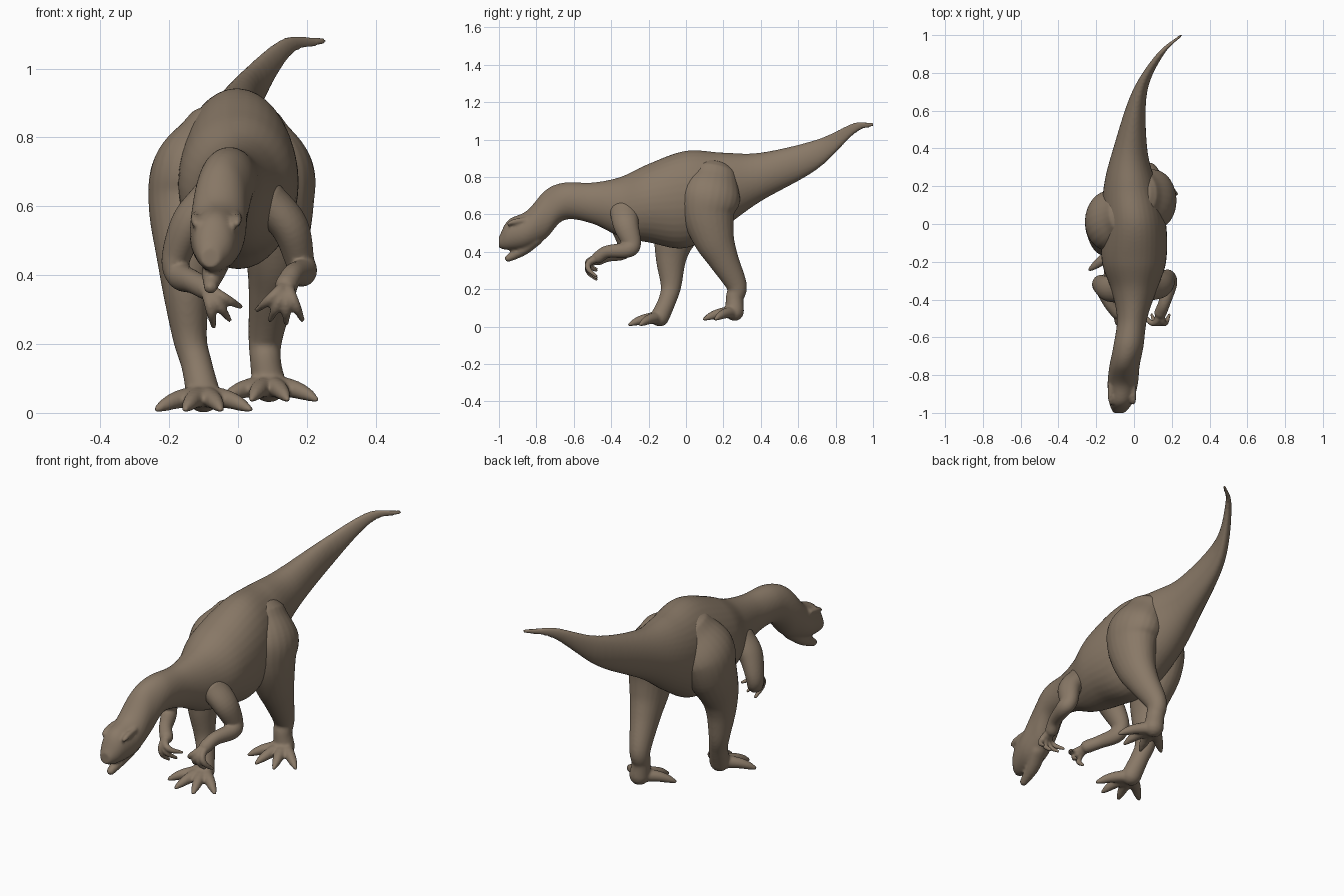
import bpy, bmesh
from math import sin, cos, tau, radians
from mathutils import Vector

cube = bpy.data.objects.get("Cube")
if cube:
    bpy.data.objects.remove(cube)

skin = bpy.data.materials.new("brown_skin")
skin.use_nodes = True
skin.diffuse_color = (0.25, 0.19, 0.135, 1)
skin.node_tree.nodes["Principled BSDF"].inputs["Base Color"].default_value = skin.diffuse_color


def spline(rows, steps=7):
    """Catmull-Rom interpolation of rows of numbers."""
    points = [Vector(row) for row in rows]
    points.insert(0, 2 * points[0] - points[1])
    points.append(2 * points[-1] - points[-2])
    smooth = []
    for a, b, c, d in zip(points, points[1:], points[2:], points[3:]):
        for step in range(steps):
            t = step / steps
            smooth.append(b + (c - a) * t / 2
                          + (2 * a - 5 * b + 4 * c - d) * t * t / 2
                          + (3 * b - a - 3 * c + d) * t ** 3 / 2)
    return smooth + [points[-2]]


def oval(centre, across, upward, sides=24):
    """Ring of points around a centre, spanned by two half axes."""
    angles = [tau * side / sides for side in range(sides)]
    return [centre + across * cos(angle) + upward * sin(angle) for angle in angles]


def loft(bm, rings):
    """Bridge rings of points into a closed surface."""
    loops = [[bm.verts.new(point) for point in ring] for ring in rings]
    for lower, upper in zip(loops, loops[1:]):
        for i in range(len(lower)):
            bm.faces.new((lower[i - 1], lower[i], upper[i], upper[i - 1]))
    bm.faces.new(loops[0])
    bm.faces.new(loops[-1])


def tube(bm, rows, stretch=0, floor=-1):
    """Rounded limb along rows of x, y, z, radius; stretch deepens its root."""
    path = spline(rows)
    cores = [row.to_3d() for row in path]
    last = len(path) - 1
    rings = []
    for k, core in enumerate(cores):
        along = (cores[min(k + 1, last)] - cores[max(k - 1, 0)]).normalized()
        side = Vector((1, 0, 0)) if abs(along.x) < 0.8 else Vector((0, 1, 0))
        side = (side - along * side.dot(along)).normalized() * path[k][3]
        depth = along.cross(side) * (1 + stretch * (1 - k / last))
        ring = [(core, 1)]
        # Both ends are closed by a few shrinking rings
        if k in (0, last):
            caps = [radians(angle) for angle in (75, 50, 25)]
            sign = 1 if k else -1
            dome = [(core + along * sign * sin(cap) * path[k][3], cos(cap)) for cap in caps]
            ring = dome + ring if k == 0 else ring + dome[::-1]
        rings += [oval(centre, side * scale, depth * scale) for centre, scale in ring]
    for ring in rings:
        for point in ring:
            point.z = max(point.z, floor)
    loft(bm, rings)


def finish(bm, name, voxel, rounds):
    """Fuse the overlapping pieces into one smooth skin."""
    bmesh.ops.recalc_face_normals(bm, faces=bm.faces)
    mesh = bpy.data.meshes.new(name)
    bm.to_mesh(mesh)
    bm.free()
    mesh.materials.append(skin)
    part = bpy.data.objects.new(name, mesh)
    bpy.context.collection.objects.link(part)
    fuse = part.modifiers.new("fuse", 'REMESH')
    fuse.mode = 'VOXEL'
    fuse.voxel_size = voxel
    fuse.use_smooth_shade = True
    soften = part.modifiers.new("soften", 'SMOOTH')
    soften.iterations = rounds
    soften.factor = 0.5


# Body from snout to tail tip: y, centre x, centre z, half height, half width
bm = bmesh.new()
body_profile = [
    (-1, -.08, .45, .03, .03), (-.95, -.07, .49, .08, .06), (-.85, -.06, .52, .1, .08),
    (-.75, -.05, .6, .13, .08), (-.65, -.03, .67, .1, .08), (-.5, -.01, .66, .11, .08),
    (-.35, 0, .64, .16, .12), (-.2, 0, .66, .21, .17), (0, 0, .68, .26, .17),
    (.2, -.02, .73, .2, .14), (.4, -.02, .8, .13, .09), (.7, .03, .92, .08, .04),
    (.9, .14, 1.06, .03, .02), (1, .25, 1.08, .01, .01)]
loft(bm, [oval(Vector((x, y, z)), Vector((width, 0, 0)), Vector((0, 0, height)), 36)
          for y, x, z, height, width in spline(body_profile)])

# Lower jaw and brow ridges
tube(bm, [(-.05, -.8, .46, .04), (-.07, -.87, .41, .035), (-.08, -.95, .365, .02)], -.3)
for side in (-1, 1):
    outward = side * .06 - .063
    tube(bm, [(outward, -.95, .55, .01), (outward, -.92, .56, .015), (outward, -.86, .57, .015)])
finish(bm, "body", 0.008, 4)


def leg(name, side, path, floor):
    """Leg from hip to ankle, with four toes fanned out on the ground."""
    bm = bmesh.new()
    radii = (.09, .12, .11, .09, .07, .05, .045, .05)
    tube(bm, [(*point, radius) for point, radius in zip(path, radii)], .4, floor)
    ankle = Vector(path[-1])
    for angle in range(-52, 60, 35):
        turn = radians(angle) * side
        toward = Vector((sin(turn), -cos(turn), 0)) * .17
        toe = [(0, ankle.z, .035), (.5, floor + .04, .027), (.8, floor + .025, .02),
               (1, floor + .01, .01)]
        rows = []
        for reach, height, radius in toe:
            spot = ankle + toward * reach
            rows.append((spot.x, spot.y, height, radius))
        tube(bm, rows, 0, floor)
    finish(bm, name, 0.007, 5)


leg("right_leg", -1, [
    (-.08, .05, .8), (-.13, .02, .7), (-.15, 0, .6), (-.15, -.06, .47),
    (-.15, -.08, .36), (-.14, -.08, .22), (-.12, -.1, .14), (-.1, -.14, .05)], 0)
leg("left_leg", 1, [
    (.06, .15, .8), (.1, .13, .7), (.11, .12, .6), (.11, .15, .47),
    (.1, .2, .36), (.08, .27, .22), (.08, .26, .15), (.09, .26, .08)], .03)


def arm(name, side, path, fan):
    """Arm from shoulder to palm, with curled fingers fanned out below the palm."""
    bm = bmesh.new()
    radii = (.06, .055, .042, .038, .032, .033)
    tube(bm, [(*point, radius) for point, radius in zip(path, radii)], .3)
    palm = Vector(path[-1])
    for angle in fan:
        turn = radians(angle)
        toward = Vector((side * sin(turn), 0, -cos(turn))) * .11
        finger = [(0, 0, .022), (.3, -.05, .017), (.65, -.05, .014), (1, -.01, .008)]
        rows = []
        for reach, forward, radius in finger:
            spot = palm + toward * reach
            rows.append((spot.x, spot.y + forward, spot.z, radius))
        tube(bm, rows)
    finish(bm, name, 0.006, 3)


arm("left_arm", 1, [
    (.08, -.33, .62), (.15, -.32, .54), (.18, -.29, .44),
    (.19, -.32, .41), (.16, -.42, .4), (.14, -.47, .37)], range(-50, 30, 25))
arm("right_arm", -1, [
    (-.08, -.34, .62), (-.14, -.34, .55), (-.18, -.32, .45),
    (-.17, -.34, .4), (-.13, -.42, .38), (-.09, -.47, .36)], range(-62, 0, 26))
